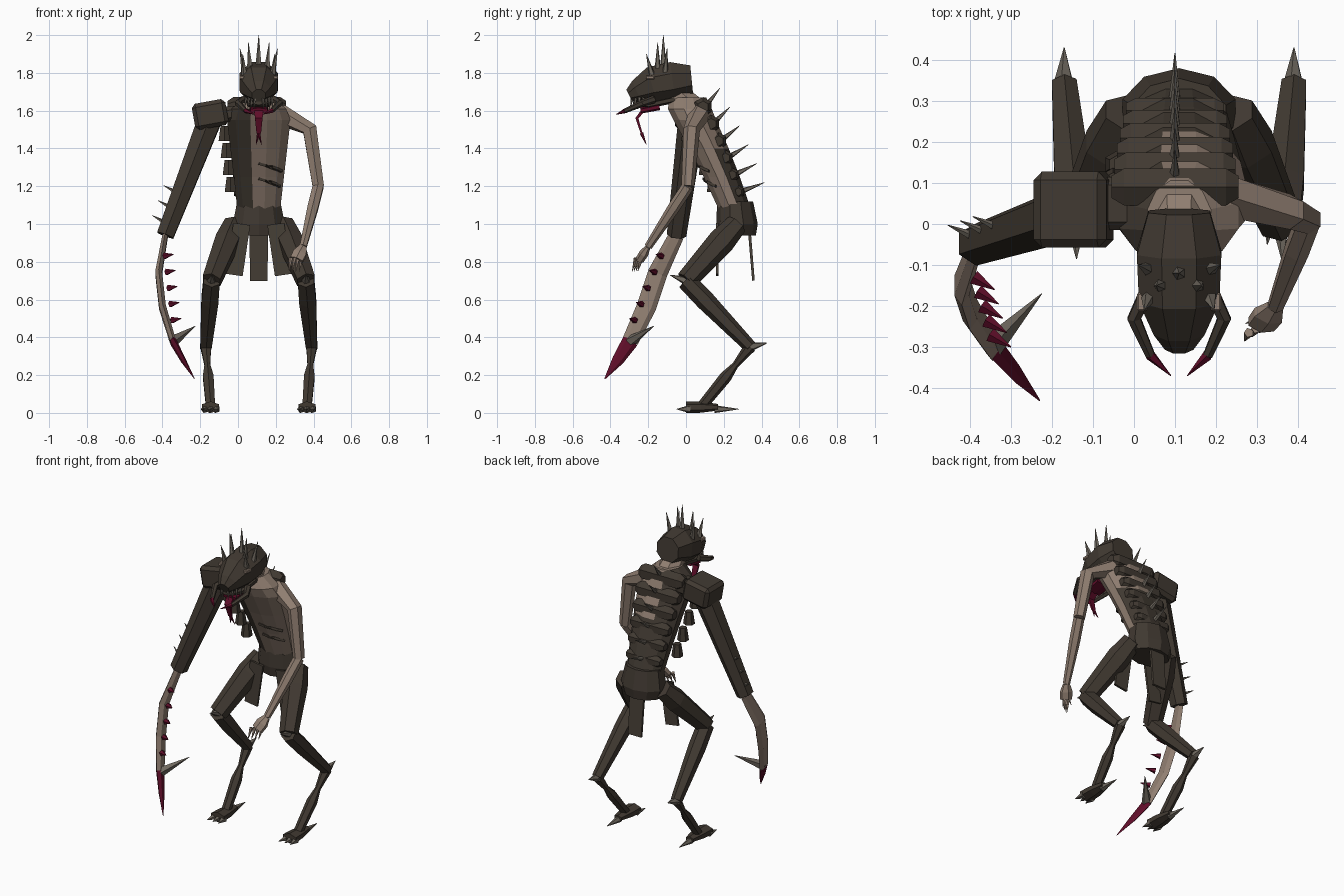
import bpy, bmesh, math
from mathutils import Vector, Matrix

if "Cube" in bpy.data.objects:
    bpy.data.objects.remove(bpy.data.objects["Cube"])


def material(name, red, green, blue):
    mat = bpy.data.materials.new(name)
    mat.use_nodes = True
    mat.diffuse_color = (red, green, blue, 1)
    shader = next(node for node in mat.node_tree.nodes if node.type == 'BSDF_PRINCIPLED')
    shader.inputs["Base Color"].default_value = mat.diffuse_color
    shader.inputs["Roughness"].default_value = .9
    return mat


HIDE = material("dark hide", .052, .041, .031)
FLESH = material("pale flesh", .28, .21, .165)
BONE = material("grey bone", .16, .14, .115)
RED = material("blood red", .115, .004, .022)
CLOTH = material("brown cloth", .062, .05, .037)
MIDDLE = .11   # x of the body's middle plane


def at(offset, y, z, side=1):
    """Point measured sideways from the middle plane."""
    return Vector((MIDDLE + side * offset, y, z))


def finish(name, bm, materials):
    bmesh.ops.recalc_face_normals(bm, faces=bm.faces)
    mesh = bpy.data.meshes.new(name)
    bm.to_mesh(mesh)
    bm.free()
    for mat in materials:
        mesh.materials.append(mat)
    ob = bpy.data.objects.new(name, mesh)
    bpy.context.collection.objects.link(ob)
    return ob


def skin(name, rings, materials):
    """Join rings of points into a closed skin."""
    bm = bmesh.new()
    rings = [[bm.verts.new(point) for point in ring] for ring in rings]
    count = len(rings[0])
    for low, high in zip(rings, rings[1:]):
        for i in range(count):
            j = (i + 1) % count
            bm.faces.new((low[i], low[j], high[j], high[i]))
    bm.faces.new(rings[0])
    bm.faces.new(rings[-1])
    return finish(name, bm, materials)


def oval(centre, across, along, sides):
    """Flat-sided ring of points around two half axes."""
    angles = [math.tau * (i + .5) / sides for i in range(sides)]
    return [centre + across * math.cos(a) + along * math.sin(a) for a in angles]


def tube(name, mat, path, radii, sides=6, flat=1):
    """Tapered limb; flat scales its depth against its width."""
    path = [Vector(point) for point in path]
    grow = 1 / math.cos(math.pi / sides)
    rings = []
    for i, radius in enumerate(radii):
        before, after = path[max(i - 1, 0)], path[min(i + 1, len(path) - 1)]
        forward = (after - before).normalized()
        ref = Vector((0, 1, 0)) if abs(forward.x) > .9 else Vector((1, 0, 0))
        across = (ref - forward * ref.dot(forward)).normalized() * radius * grow
        rings.append(oval(path[i], across, forward.cross(across) * flat, sides))
    return skin(name, rings, [mat])


def spike(name, base, offset, radius=.014, mat=BONE):
    base = Vector(base)
    return tube(name, mat, [base, base + Vector(offset)], [radius, .001], sides=5)


def block(name, mat, centre, size, tilt=0, bevel=.02):
    bm = bmesh.new()
    bmesh.ops.create_cube(bm, size=1, matrix=Matrix.Diagonal((*size, 1)))
    bmesh.ops.bevel(bm, geom=bm.edges[:], offset=bevel, segments=1, affect='EDGES')
    ob = finish(name, bm, [mat])
    ob.location, ob.rotation_euler.y = centre, tilt


def level(z, half_x, y, half_y, sides=12):
    return oval(at(0, y, z), Vector((half_x, 0, 0)), Vector((0, half_y, 0)), sides)


def torso_shape(z):
    """Half width, centre y and half depth of the leaning torso."""
    t = (z - 1.1) / .5
    return .12 + .06 * t, .25 - .19 * t - .04 * t * t, .09 + .03 * t


# Torso: flesh on the left front and shoulder, hide elsewhere
heights = [1.08, 1.25, 1.4, 1.55]
rings = [level(z, *torso_shape(z)) for z in heights]
rings += [level(1.61, .15, .02, .12), level(1.67, .08, .01, .1)]
torso = skin("torso", rings, [FLESH, HIDE])
for face in torso.data.polygons:
    spot = face.center
    lower_back = spot.z < 1.45 and spot.y > torso_shape(spot.z)[1]
    face.material_index = int(spot.x < .05 or lower_back)
skin("pelvis", [level(.94, .125, .27, .1, 10), level(1, .145, .27, .11, 10),
                level(1.12, .12, .26, .095, 10)], [HIDE])

# Back plates, spines and flank lumps
for i in range(6):
    z = 1.62 - .09 * i
    half_x, centre, depth = torso_shape(z)
    back = centre + depth - .03
    width, radius = .155 - .007 * i, .045 - .003 * i
    tube(f"back_plate_{i}", HIDE, [(.1 + width * k, back - .01, z) for k in (-1, -.8, .8, 1)],
         [radius * k for k in (.6, 1, 1, .6)])
    spike(f"spine_{i}", (.1, back, z), (0, .08 + .01 * i, .1 - .01 * i))
    if i < 4:
        side = at(-half_x, centre, z - .1)
        tube(f"flank_lump_{i}", HIDE, [side, side - Vector((0, 0, .08))], [.02, .03])

# Gashes across the ribs
for i, z in enumerate([1.24, 1.32]):
    path = []
    for k in range(5):
        height, angle = z - .01 * k, .25 * k
        half_x, centre, depth = torso_shape(height)
        path.append(at(half_x * math.sin(angle), centre - depth * math.cos(angle), height))
    tube(f"rib_gash_{i}", HIDE, path, [.007] * len(path), sides=4)

# Neck, head, mouth
tube("neck", FLESH, [at(0, .04, 1.6), at(0, -.08, 1.71)], [.075, .06], sides=8)
tube("head", HIDE, [at(0, .03, 1.765), at(0, -.07, 1.755), at(0, -.18, 1.735),
                    at(0, -.26, 1.7), at(0, -.3, 1.68)], [.075, .103, .098, .062, .035], sides=8)
tube("lower_jaw", HIDE, [at(0, -.06, 1.66), at(0, -.2, 1.63), at(0, -.28, 1.64)],
     [.07, .06, .035], flat=.25)
tube("gullet", RED, [at(0, -.14, 1.62), at(0, -.24, 1.6)], [.05, .045], flat=.3)
tongue_end = at(0, -.235, 1.48)
tube("tongue", RED, [at(0, -.22, 1.61), at(0, -.26, 1.56), tongue_end], [.025, .02, .012],
     sides=4, flat=.4)
spike("crown_spike", at(0, -.12, 1.84), (0, 0, .16))

# Parts on both sides
for sign, side in ((-1, "right"), (1, "left")):
    spike(f"{side}_tongue_fork", tongue_end, (.015 * sign, .025, -.06), .008, RED)
    spike(f"{side}_horn", at(.075, -.11, 1.8, sign), (.025 * sign, .01, .13))
    spike(f"{side}_crown_horn", at(.045, -.15, 1.82, sign), (.01 * sign, 0, .14))
    spike(f"{side}_brow_horn", at(.075, -.18, 1.79, sign), (.01 * sign, -.03, .11))
    block(f"{side}_eye", FLESH, at(.09, -.19, 1.775, sign), (.025, .045, .02), bevel=.004)
    mandible_end = at(.07, -.32, 1.6, sign)
    tube(f"{side}_mandible", HIDE, [at(.08, -.17, 1.66, sign), at(.11, -.23, 1.64, sign),
                                    mandible_end], [.018, .016, .011])
    spike(f"{side}_mandible_tip", mandible_end, (-.05 * sign, -.05, -.02), .011, RED)
    for k in range(4):
        fang = at(.02 + .016 * k, -.285 + .02 * k, 1.67, sign)
        spike(f"{side}_fang_{k}", fang, (.006 * sign, -.01, -.06), .007)

    # Leg: thigh, backward shin, thin ankle
    hip, knee = at(.13, .27, 1, sign), at(.25, 0, .7, sign)
    heel, foot = at(.28, .34, .35, sign), at(.255, .08, .03, sign)
    tube(f"{side}_thigh", HIDE, [hip, hip.lerp(knee, .3), knee], [.05, .062, .048])
    tube(f"{side}_shin", HIDE, [knee, knee.lerp(heel, .3), heel], [.043, .045, .03])
    tube(f"{side}_ankle", HIDE, [heel, heel.lerp(foot, .3), heel.lerp(foot, .5), foot],
         [.028, .015, .028, .024])
    spike(f"{side}_heel_spur", heel, (0, .09, .02), .022)
    spike(f"{side}_knee_spur", knee, (0, -.085, .03), .02)
    tube(f"{side}_foot", HIDE, [foot + Vector((0, .09, 0)), foot, foot - Vector((0, .08, 0))],
         [.025, .042, .045], flat=.6)
    for k in (-1, 0, 1):
        spike(f"{side}_toe_{k + 1}", foot + Vector((.03 * k, -.06, -.01)), (.01 * k, -.07, 0), .018)
    spike(f"{side}_back_claw", foot + Vector((0, .07, -.01)), (0, .13, 0), .018)
    tube(f"{side}_hip_cloth", CLOTH, [at(.09, .165, 1, sign), at(.13, .165, .73, sign)],
         [.045, .045], sides=4, flat=.15)

tube("rear_cloth", CLOTH, [at(0, .335, .97), at(0, .357, .7)], [.05, .046], sides=4, flat=.15)

# Heavy right arm
shoulder, wrist = Vector((-.15, .03, 1.55)), Vector((-.385, -.05, .94))
block("right_shoulder", HIDE, (-.147, .035, 1.58), (.18, .185, .14), tilt=-.18)
block("collar_plate", HIDE, (-.02, .05, 1.585), (.14, .13, .08), tilt=-.1)
tube("right_arm", HIDE, [shoulder, wrist], [.062, .045])
for i in range(3):
    spike(f"arm_spike_{i}", shoulder.lerp(wrist, .65 + .13 * i), (-.09, .04, .05))

# Blade with red tip, teeth and barb
blade_end = Vector((-.345, -.295, .38))
tube("arm_blade", FLESH, [wrist, (-.42, -.15, .74), (-.4, -.21, .56), blade_end],
     [.014, .018, .018, .015], flat=2.5)
tube("blade_tip", RED, [blade_end, (-.29, -.36, .28), (-.23, -.43, .18)],
     [.015, .011, .001], flat=2.5)
for i in range(5):
    tooth = Vector((-.39, -.13, .83)).lerp(Vector((-.35, -.27, .49)), i / 4)
    spike(f"blade_tooth_{i}", tooth, (.05, -.03, .01), .015, RED)
spike("blade_barb", blade_end, (.12, .125, .08), .025)

# Thin left arm and hand
corner, elbow = Vector((.38, .03, 1.5)), Vector((.425, .01, 1.2))
wrist, knuckles = Vector((.345, -.2, .88)), Vector((.31, -.245, .81))
tube("left_upper_arm", FLESH, [(.22, .07, 1.58), corner, elbow], [.05, .038, .03])
tube("left_forearm", FLESH, [elbow, elbow.lerp(wrist, .35), wrist], [.028, .028, .018])
tube("left_hand", FLESH, [wrist, wrist.lerp(knuckles, .5), knuckles], [.02, .036, .034], flat=.6)
for k in range(4):
    base = knuckles + Vector((.018 * k - .03, .01 * k - .02, .01))
    spike(f"left_finger_{k}", base, (-.01, -.02, -.07), .01, FLESH)
spike("left_thumb", wrist.lerp(knuckles, .5), (-.055, -.02, -.06), .012, FLESH)
